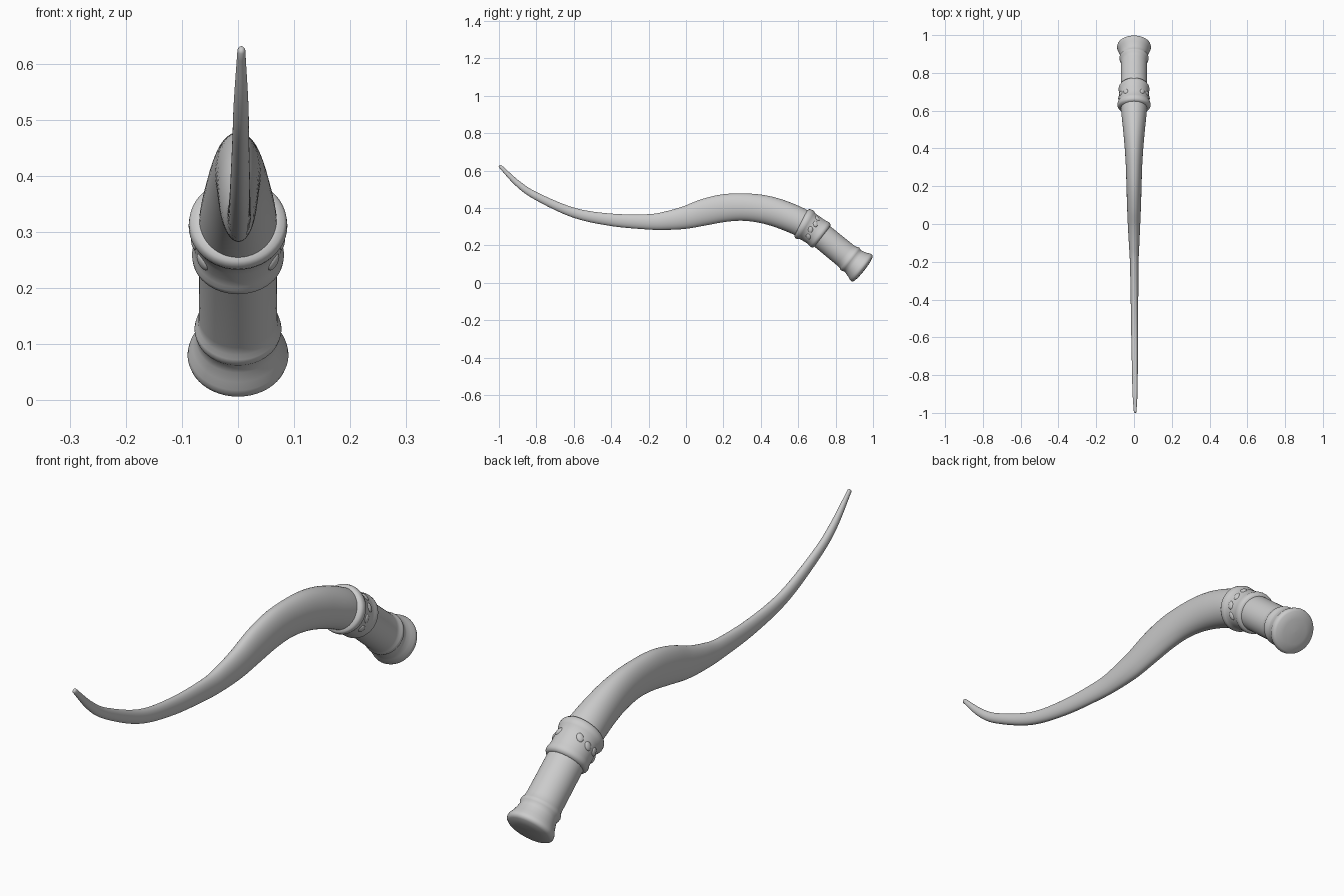
import bpy, bmesh, math
from mathutils import Vector

if "Cube" in bpy.data.objects:
    bpy.data.objects.remove(bpy.data.objects["Cube"])

# Spine control points from handle end to tip: y, z, half width, half height
CTRL = [(.945, .075, .07, .07), (.83, .165, .07, .07), (.71, .262, .069, .071),
        (.615, .322, .069, .075), (.5, .370, .058, .076), (.4, .396, .049, .075),
        (.3, .405, .043, .073), (.2, .399, .040, .074), (.1, .378, .037, .071),
        (0, .350, .033, .061), (-.1, .333, .028, .050), (-.2, .326, .023, .041),
        (-.4, .337, .020, .033), (-.6, .375, .018, .026), (-.8, .463, .015, .020),
        (-.9, .531, .013, .016), (-.994, .624, .007, .009)]


def catmull(p0, p1, p2, p3, t):
    return .5 * (2 * p1 + (p2 - p0) * t + (2 * p0 - 5 * p1 + 4 * p2 - p3) * t * t
                 + (3 * p1 - p0 - 3 * p2 + p3) * t ** 3)


pts = [Vector(c) for c in CTRL]
pts = [2 * pts[0] - pts[1]] + pts + [2 * pts[-1] - pts[-2]]
spine = []
for i in range(1, len(pts) - 2):
    spine += [catmull(*pts[i - 1:i + 3], k / 8) for k in range(8)]
spine.append(pts[-2])
dist = [0]
for a, b in zip(spine, spine[1:]):
    dist.append(dist[-1] + (b.xy - a.xy).length)


def at(s):
    """Centre, tangent, normal and radii at arc length s."""
    i = 0
    while i < len(dist) - 2 and dist[i + 1] < s:
        i += 1
    v = spine[i].lerp(spine[i + 1], (s - dist[i]) / (dist[i + 1] - dist[i]))
    lo, hi = spine[max(i - 1, 0)], spine[min(i + 2, len(spine) - 1)]
    d = (hi.xy - lo.xy).normalized()
    centre = Vector((.006 * max(0, -v[0]), v[0], v[1]))
    return centre, Vector((0, d.x, d.y)), Vector((0, d.y, -d.x)), v[2], v[3]


def smooth(ob, angle):
    bpy.ops.object.select_all(action='DESELECT')
    ob.select_set(True)
    bpy.context.view_layer.objects.active = ob
    bpy.ops.object.shade_smooth_by_angle(angle=math.radians(angle))


def sweep(name, rings, sides=48, angle=50):
    """Loft elliptical rings (arc length, half width, half height) on the spine."""
    bm = bmesh.new()
    rows = []
    for s, a, b in rings:
        c, _, n, _, _ = at(s)
        rows.append([bm.verts.new(c + Vector((a * math.cos(w), 0, 0)) + n * b * math.sin(w))
                     for w in (2 * math.pi * k / sides for k in range(sides))])
    for r0, r1 in zip(rows, rows[1:]):
        for k in range(sides):
            j = (k + 1) % sides
            bm.faces.new((r0[k], r0[j], r1[j], r1[k]))
    bm.faces.new(rows[0])
    bm.faces.new(rows[-1])
    bmesh.ops.recalc_face_normals(bm, faces=bm.faces)
    me = bpy.data.meshes.new(name)
    bm.to_mesh(me)
    bm.free()
    ob = bpy.data.objects.new(name, me)
    bpy.context.collection.objects.link(ob)
    smooth(ob, angle)
    return ob


# Curved tapering horn with a rounded tip
start, end = .395, dist[-1]
rings = []
for k in range(101):
    s = start + (end - start) * k / 100
    rings.append((s, *at(s)[3:]))
rings += [(end + .004, .005, .0065), (end + .006, .002, .003)]
sweep("horn_shaft", rings)

# Round handle with flared pommel, bead and slightly domed end
handle = [(-.012, .002), (-.010, .05), (-.004, .08), (.002, .088), (.010, .090),
          (.020, .088), (.035, .081), (.055, .075), (.070, .072), (.077, .076),
          (.085, .0775), (.093, .076), (.101, .071), (.12, .070), (.19, .0695),
          (.26, .069), (.30, .069)]
sweep("handle", [(s, r, r) for s, r in handle])

# Collar with a raised band at each end
collar = [(.276, .066), (.279, .076), (.287, .081), (.297, .082), (.307, .079),
          (.325, .078), (.350, .079), (.372, .080), (.380, .085), (.390, .088),
          (.402, .087), (.410, .082), (.414, .068)]
sweep("collar", [(s, r, r) for s, r in collar])

# Low carved bosses on both sides of the collar
for side in (-1, 1):
    for k, (s, deg) in enumerate([(.345, 25), (.350, -5), (.338, -35), (.352, 55)]):
        c, t, n, _, _ = at(s)
        w = math.radians(deg)
        out = Vector((side * math.cos(w), 0, 0)) + n * math.sin(w)
        bpy.ops.mesh.primitive_uv_sphere_add(segments=20, ring_count=10, radius=1,
                                             location=c + out * .077)
        ob = bpy.context.object
        ob.name = f"collar_boss_{'left' if side < 0 else 'right'}_{k}"
        ob.rotation_euler = out.to_track_quat('Z', 'X').to_euler()
        ob.scale = (.017, .013, .007)
        smooth(ob, 60)
